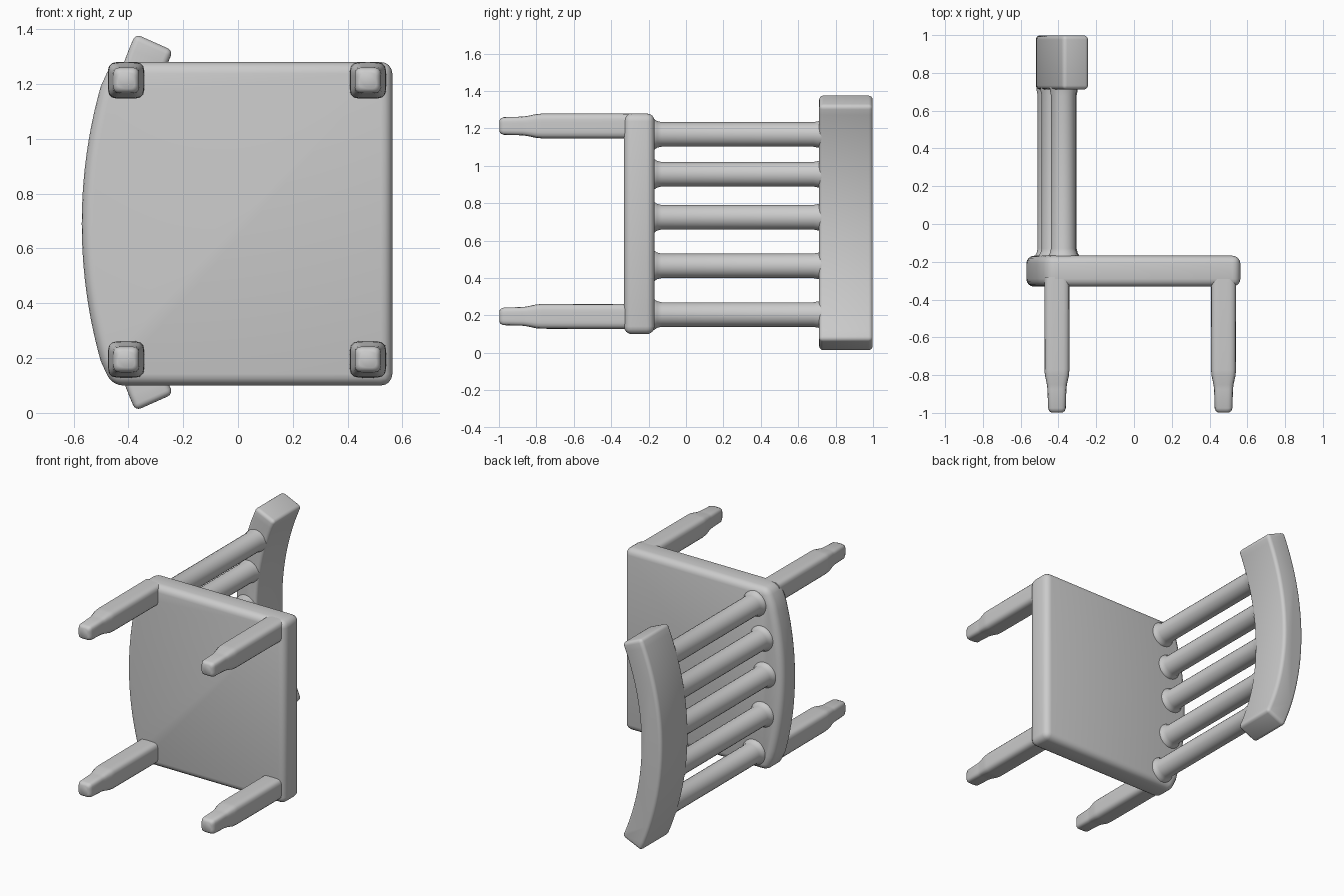
import bpy, bmesh, math
from mathutils import Matrix

if "Cube" in bpy.data.objects:
    bpy.data.objects.remove(bpy.data.objects["Cube"], do_unlink=True)

grey = bpy.data.materials.new("plain grey")
grey.use_nodes = True
colour = (0.6, 0.6, 0.6, 1)
grey.diffuse_color = colour
grey.node_tree.nodes["Principled BSDF"].inputs["Base Color"].default_value = colour


def finish(name, bm, bevel=0.0, segments=4):
    """Turn a bmesh into a smooth, soft-edged object."""
    bmesh.ops.recalc_face_normals(bm, faces=bm.faces)
    mesh = bpy.data.meshes.new(name)
    bm.to_mesh(mesh)
    bm.free()
    mesh.materials.append(grey)
    ob = bpy.data.objects.new(name, mesh)
    bpy.context.collection.objects.link(ob)
    bpy.ops.object.select_all(action="DESELECT")
    ob.select_set(True)
    bpy.context.view_layer.objects.active = ob
    if bevel:
        mod = ob.modifiers.new("soft edges", "BEVEL")
        mod.width, mod.segments = bevel, segments
        mod.limit_method, mod.angle_limit = "ANGLE", math.radians(35)
        bpy.ops.object.modifier_apply(modifier=mod.name)
    bpy.ops.object.shade_smooth_by_angle(angle=math.radians(40))
    return ob


def slab(name, outline, y0, y1, bevel):
    """Extrude an (x, z) outline along y."""
    bm = bmesh.new()
    face = bm.faces.new([bm.verts.new((x, y0, z)) for x, z in outline])
    new = bmesh.ops.extrude_face_region(bm, geom=[face])["geom"]
    bmesh.ops.translate(bm, vec=(0, y1 - y0, 0),
                        verts=[v for v in new if isinstance(v, bmesh.types.BMVert)])
    return finish(name, bm, bevel)


def loft(name, x, z, rings, sides, power):
    """Skin (y, radius) rings along y; a high power squares off the section."""
    bm = bmesh.new()
    loops = []
    for y, r in rings:
        loop = []
        for i in range(sides):
            a = 2 * math.pi * (i + 0.5) / sides
            c, s = math.cos(a), math.sin(a)
            k = r / (abs(c) ** power + abs(s) ** power) ** (1 / power)
            loop.append(bm.verts.new((x + k * c, y, z + k * s)))
        loops.append(loop)
    for a, b in zip(loops, loops[1:]):
        for i in range(sides):
            j = (i + 1) % sides
            bm.faces.new((a[i], a[j], b[j], b[i]))
    bm.faces.new(loops[0])
    bm.faces.new(loops[-1])
    return finish(name, bm)


def arc(cx, cz, r, half, n):
    """Points on an arc that bulges towards -x, from bottom to top."""
    steps = [-half + 2 * half * i / n for i in range(n + 1)]
    return [(cx - r * math.cos(a), cz + r * math.sin(a)) for a in steps]


# Seat: square sides with a bowed back edge
seat_r = 1.85
bow = arc(-0.57 + seat_r, 0.69, seat_r, math.asin(0.50 / seat_r), 20)
seat_outline = [(0.563, 0.10), (-0.46, 0.10)] + bow + [(-0.46, 1.28), (0.563, 1.28)]
slab("seat", seat_outline, -0.332, -0.168, 0.042)

# Curved top rail
rail_x, rail_z, outer, inner = 1.17, 0.695, 1.69, 1.54
half = math.radians(24)
rail_outline = arc(rail_x, rail_z, outer, half, 24) + arc(rail_x, rail_z, inner, half, 24)[::-1]
slab("top_rail", rail_outline, 0.712, 0.998, 0.022)

# Five back spindles that follow the rail's curve
middle = (outer + inner) / 2
spindle = [(-0.21, 0.085), (-0.17, 0.083), (-0.155, 0.072), (-0.13, 0.066),
           (0.68, 0.066), (0.705, 0.071), (0.74, 0.075)]
for n, z in enumerate((0.205, 0.465, 0.725, 0.955, 1.168), 1):
    x = rail_x - math.sqrt(middle ** 2 - (z - rail_z) ** 2)
    loft(f"back_spindle_{n}", x, z, spindle, 24, 2)

# Four squared legs with narrow feet
leg = [(-0.998, 0.030), (-0.99, 0.041), (-0.975, 0.047), (-0.875, 0.050),
       (-0.85, 0.053), (-0.80, 0.064), (-0.77, 0.066), (-0.28, 0.067)]
for side, x in (("back", -0.408), ("front", 0.474)):
    for level, z in (("lower", 0.195), ("upper", 1.213)):
        loft(f"{side}_{level}_leg", x, z, leg, 32, 5)
